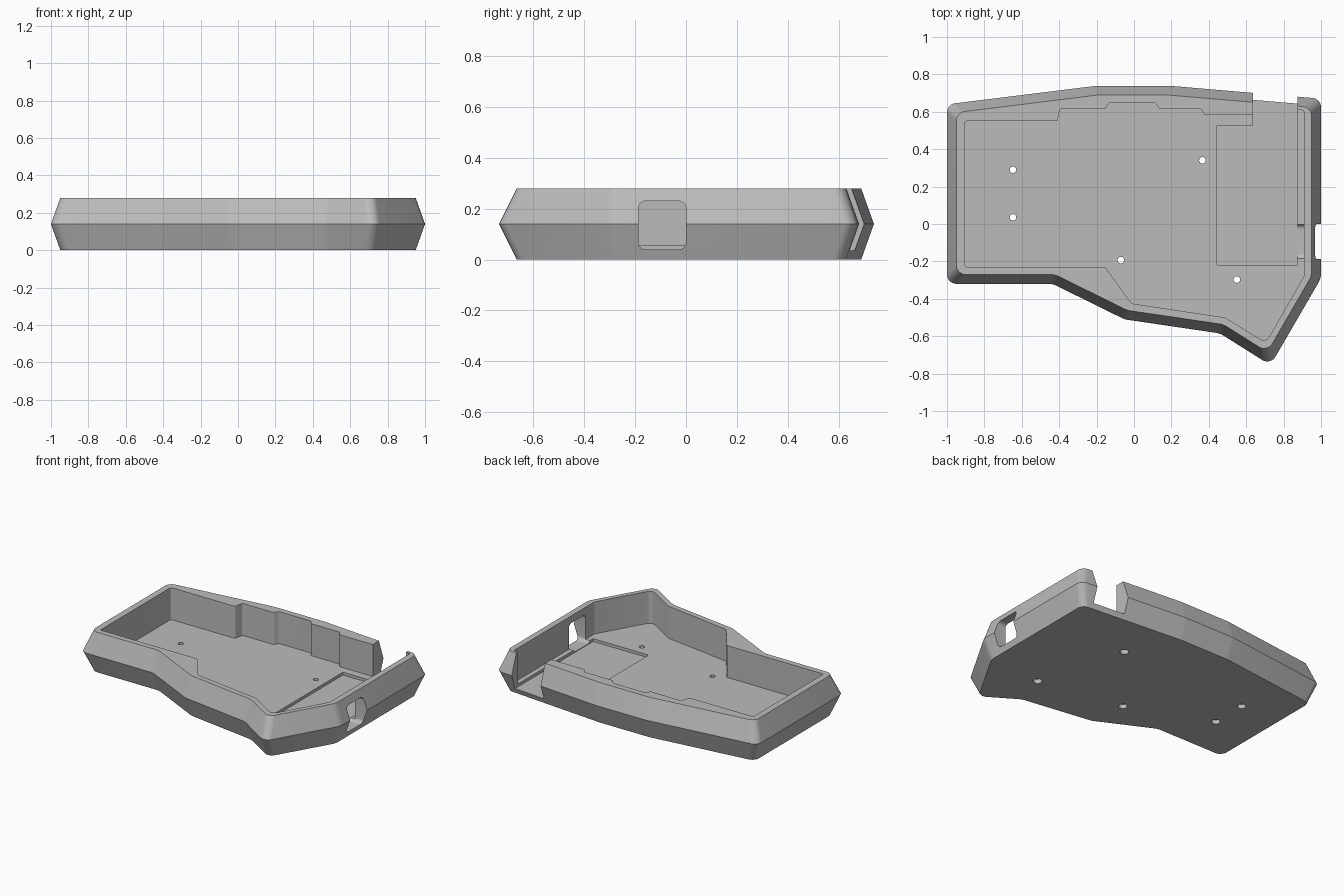
import bpy, bmesh, math
from mathutils import Vector

cube = bpy.data.objects.get("Cube")
if cube:
    bpy.data.objects.remove(cube, do_unlink=True)

grey = bpy.data.materials.new("light grey plastic")
grey.use_nodes = True
colour = (0.5, 0.5, 0.5, 1)
grey.diffuse_color = colour
grey.node_tree.nodes["Principled BSDF"].inputs["Base Color"].default_value = colour


def inset(points, distance):
    """Move every edge of a counter-clockwise outline inwards."""
    result = []
    for i, p in enumerate(points):
        a = (p - points[i - 1]).normalized()
        b = (points[(i + 1) % len(points)] - p).normalized()
        na, nb = Vector((-a.y, a.x)), Vector((-b.y, b.x))
        result.append(p + (na + nb) * distance / (1 + na.dot(nb)))
    return result


def rounded(points, radii, steps=6):
    """Replace each corner with a small arc."""
    result = []
    for i, p in enumerate(points):
        u = (points[i - 1] - p).normalized()
        v = (points[(i + 1) % len(points)] - p).normalized()
        half = u.angle(v) / 2
        centre = p + (u + v).normalized() * radii[i] / math.sin(half)
        reach = radii[i] / math.tan(half)
        start, end = p + u * reach - centre, p + v * reach - centre
        for k in range(steps + 1):
            result.append(centre + start.lerp(end, k / steps).normalized() * radii[i])
    return result


def loft(name, rings):
    """Skin equal rings of 3D points and cap both ends."""
    bm = bmesh.new()
    loops = [[bm.verts.new(p) for p in ring] for ring in rings]
    n = len(loops[0])
    for low, high in zip(loops, loops[1:]):
        for i in range(n):
            j = (i + 1) % n
            bm.faces.new((low[i], low[j], high[j], high[i]))
    bm.faces.new(loops[0][::-1])
    bm.faces.new(loops[-1])
    bmesh.ops.recalc_face_normals(bm, faces=bm.faces)
    mesh = bpy.data.meshes.new(name)
    bm.to_mesh(mesh)
    bm.free()
    mesh.materials.append(grey)
    obj = bpy.data.objects.new(name, mesh)
    bpy.context.collection.objects.link(obj)
    return obj


def prism(name, outline, bottom, top):
    return loft(name, [[(p.x, p.y, z) for p in outline] for z in (bottom, top)])


def rectangle(a0, a1, b0, b1):
    return [Vector(p) for p in ((a0, b0), (a1, b0), (a1, b1), (a0, b1))]


def circle(x, y, radius, count=24):
    turns = [math.tau * i / count for i in range(count)]
    return [Vector((x + radius * math.cos(t), y + radius * math.sin(t))) for t in turns]


# Outer shell: widest at mid height, tapering to base and rim
HEIGHT = 0.28
TAPER = 0.05
FLOOR = 0.056
POCKET = 0.036
outer = [(-1, -0.32, 0.05), (-0.435, -0.32, 0.1), (-0.05, -0.51, 0.1), (0.46, -0.585, 0.1),
         (0.73, -0.755, 0.05), (1, -0.29, 0.1), (1, 0.67, 0.05), (0.19, 0.739, 0.1),
         (-0.2, 0.739, 0.1), (-1, 0.64, 0.05)]
outline = [Vector(p[:2]) for p in outer]
radii = [p[2] for p in outer]
rings = []
for z, amount in ((0, TAPER), (HEIGHT / 2, 0), (HEIGHT, TAPER)):
    rings.append([(p.x, p.y, z) for p in rounded(inset(outline, amount), radii)])
case = loft("case_tray", rings)

# Main cavity with its stepped back wall
cavity = [(-0.905, -0.23), (-0.155, -0.23), (-0.013, -0.425), (0.487, -0.5), (0.705, -0.635),
          (0.908, -0.28), (0.908, 0.61), (0.66, 0.61), (0.66, 0.583), (0.375, 0.583),
          (0.36, 0.615), (0.135, 0.615), (0.115, 0.647), (-0.135, 0.647), (-0.155, 0.615),
          (-0.395, 0.615), (-0.41, 0.55), (-0.905, 0.55)]
cavity_radii = [0.012] * len(cavity)
cavity_radii[4] = 0.035
cutters = [prism("cavity_cutter", rounded([Vector(p) for p in cavity], cavity_radii, 4), FLOOR, 0.5)]

# Recessed floor pocket and the open notch in the back wall
cutters.append(prism("pocket_cutter", rectangle(0.444, 0.874, -0.22, 0.527), POCKET, 0.2))
cutters.append(prism("notch_cutter", rectangle(0.636, 0.874, 0.45, 0.9), POCKET, 0.5))

# Rounded port through the left wall
port = rounded(rectangle(-0.187, 0, 0.04, 0.23), [0.028] * 4)
cutters.append(loft("port_cutter", [[(x, p.x, p.y) for p in port] for x in (0.86, 1.1)]))

# Screw holes, wider underneath
for x, y in ((-0.647, 0.29), (-0.647, 0.035), (0.366, 0.34), (-0.07, -0.193), (0.55, -0.297)):
    cutters.append(prism("screw_cutter", circle(x, y, 0.0175), -0.1, 0.12))
    cutters.append(prism("screw_head_cutter", circle(x, y, 0.028), -0.1, 0.03))

# Carve every opening, then discard the cutters
bpy.ops.object.select_all(action="DESELECT")
bpy.context.view_layer.objects.active = case
case.select_set(True)
for cutter in cutters:
    cutter.hide_render = True
    cut = case.modifiers.new("cut", "BOOLEAN")
    cut.operation = "DIFFERENCE"
    cut.solver = "EXACT"
    cut.object = cutter
    bpy.ops.object.modifier_apply(modifier=cut.name)
    bpy.data.objects.remove(cutter, do_unlink=True)

bpy.ops.object.shade_smooth_by_angle(angle=math.radians(30))
